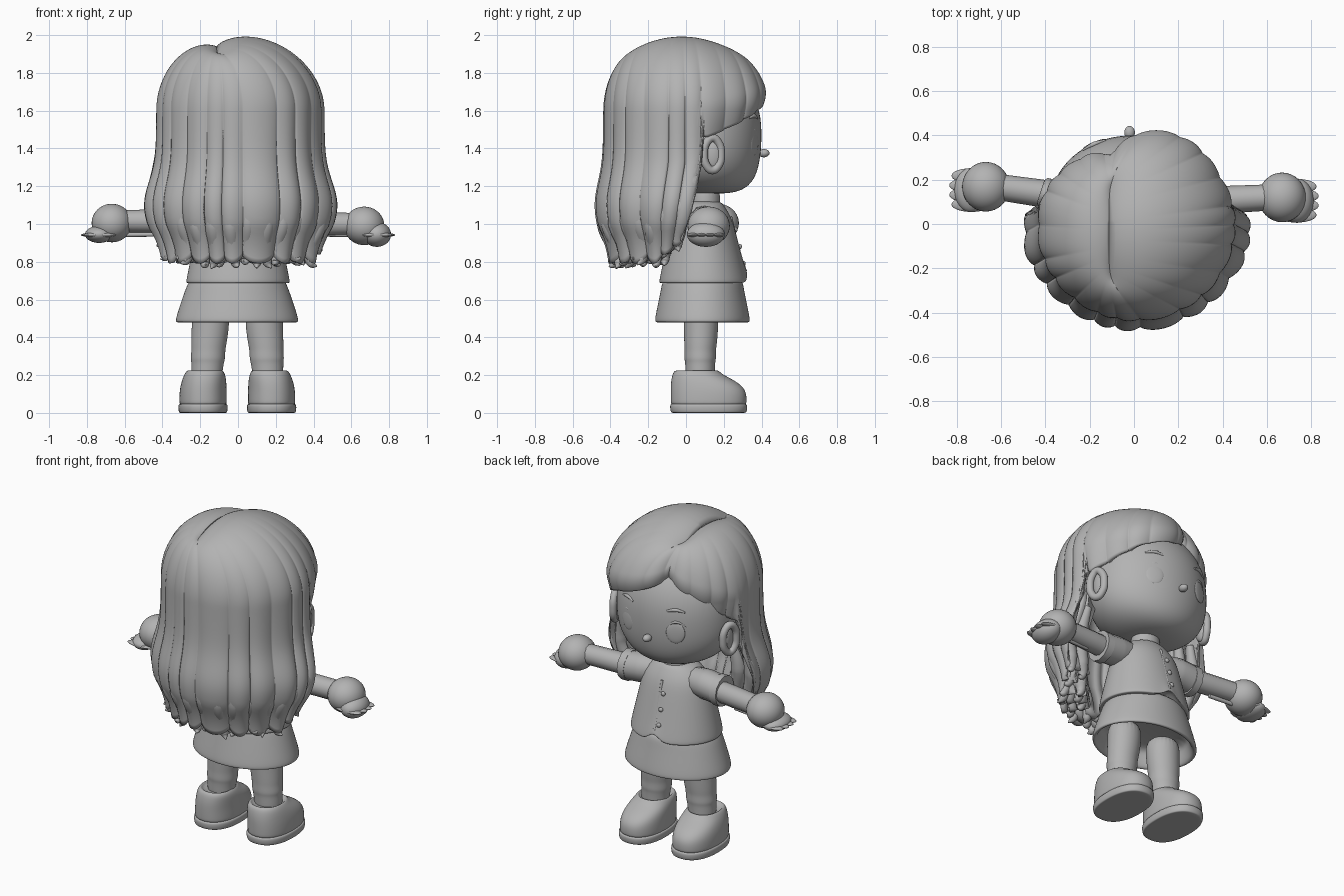
import bpy, bmesh, math
from math import sin, cos, pi, radians
from mathutils import Vector

cube = bpy.data.objects.get("Cube")
if cube:
    bpy.data.objects.remove(cube)

clay = bpy.data.materials.new("plain grey")
clay.use_nodes = True
GREY = (0.45, 0.45, 0.45, 1)
clay.diffuse_color = GREY
clay.node_tree.nodes["Principled BSDF"].inputs["Base Color"].default_value = GREY


def finish(name, bm, subdiv=0, thick=0):
    """Turn a bmesh into a smooth, coloured object."""
    bmesh.ops.recalc_face_normals(bm, faces=bm.faces[:])
    for f in bm.faces:
        f.smooth = True
    me = bpy.data.meshes.new(name)
    bm.to_mesh(me)
    bm.free()
    ob = bpy.data.objects.new(name, me)
    bpy.context.collection.objects.link(ob)
    me.materials.append(clay)
    if thick:
        m = ob.modifiers.new("thickness", "SOLIDIFY")
        m.thickness = thick
        m.offset = 0
    if subdiv:
        m = ob.modifiers.new("smooth", "SUBSURF")
        m.levels = m.render_levels = subdiv
    return ob


def loft(name, rings, sides=24, tweak=None, power=1.0):
    """Stack of ovals (z, cx, cy, rx, ry), capped and smoothed."""
    bm = bmesh.new()
    rows = []
    for z, cx, cy, rx, ry in rings:
        row = []
        for i in range(sides):
            a = 2 * pi * i / sides
            c, s = cos(a), sin(a)
            row.append(bm.verts.new((cx + rx * math.copysign(abs(c) ** power, c),
                                     cy + ry * math.copysign(abs(s) ** power, s), z)))
        rows.append(row)
    for a, b in zip(rows, rows[1:]):
        for i in range(sides):
            j = (i + 1) % sides
            bm.faces.new((a[i], a[j], b[j], b[i]))
    bm.faces.new(rows[0])
    bm.faces.new(rows[-1])
    if tweak:
        for v in bm.verts:
            tweak(v.co)
    return finish(name, bm, 2)


def ball(name, at, size):
    bm = bmesh.new()
    bmesh.ops.create_uvsphere(bm, u_segments=32, v_segments=20, radius=1)
    for v in bm.verts:
        v.co = Vector(at) + v.co * Vector(size)
    return finish(name, bm)


def tube(name, points, radii, depth, cyclic=False):
    """Tapered rounded tube through points."""
    cu = bpy.data.curves.new(name, "CURVE")
    cu.dimensions = "3D"
    cu.bevel_depth = depth
    cu.bevel_resolution = 4
    cu.use_fill_caps = True
    sp = cu.splines.new("BEZIER")
    sp.bezier_points.add(len(points) - 1)
    sp.use_cyclic_u = cyclic
    for bp, p, r in zip(sp.bezier_points, points, radii):
        bp.co, bp.radius = p, r
        bp.handle_left_type = bp.handle_right_type = "AUTO"
    cu.materials.append(clay)
    ob = bpy.data.objects.new(name, cu)
    bpy.context.collection.objects.link(ob)
    return ob


# ---- Head and face ----
loft("head", [(1.16, -.01, .13, .08, .08), (1.175, -.01, .12, .19, .18), (1.23, -.01, .11, .295, .255),
              (1.33, -.01, .10, .36, .295), (1.45, -.01, .10, .372, .305), (1.6, -.01, .09, .365, .31),
              (1.75, -.01, .06, .31, .27), (1.86, -.01, .02, .18, .17), (1.88, -.01, .02, .08, .08)])
ball("nose", (-.02, .412, 1.375), (.024, .03, .022))
for side, s in (("left", 1), ("right", -1)):
    eye = ball(side + "_eye", (0, 0, 0), (.055, .01, .065))
    eye.location = (-.015 + s * .165, .36, 1.43)
    eye.rotation_euler.z = -s * .4
    bx = -.015 + s * .165
    tube(side + "_lash", [(bx - s * .05, .376, 1.465), (bx, .36, 1.497), (bx + s * .06, .328, 1.47)],
         (.5, 1, .4), .009)
    tube(side + "_brow", [(bx - s * .05, .377, 1.56), (bx, .36, 1.572), (bx + s * .05, .334, 1.56)],
         (.5, 1, .4), .011)
    ball(side + "_ear", (s * .375 - .005, .14, 1.37), (.03, .05, .09))
    tube(side + "_ear_rim", [(s * (.395 + .015 * sin(-a)) - .005, .14 + .045 * sin(a), 1.37 + .085 * cos(a))
                             for a in (i * pi / 4 for i in range(8))], [1] * 8, .022, True)


# ---- Hair: strands flow from an off-centre parting and hang as a curtain ----
PART = radians(107)


def strand(th):
    return abs(sin(11 * th + .7 * sin(3 * th) + .5 * sin(7 * th))) ** .75


def hair_end(th):
    """How far a lock falls: 1 is temple height, 2 is the bottom hem."""
    deg = math.degrees(th) % 360
    hem = 1.98 + .07 * (strand(th) - .6) - .3 * max(0, sin(th) + .3)
    if deg > 180:
        return hem
    d = deg - 107
    fringe = .62 + .55 * min(1, abs(d) / (62 if d > 0 else 90)) ** .55
    t = min(1, max(0, (min(deg, 180 - deg) - 7) / 6))
    t = t * t * (3 - 2 * t)
    return hem + (fringe - hem) * t


def hair_point(th, p, scale=1.0):
    ridge = strand(th) - .6
    s = min(p, 1)
    out = sin(s * pi / 2)
    crest = .03 + .025 * cos(th) + .025 * abs(cos(th))
    z = 1.6 + (.315 - .05 * sin(th) ** 2) * cos(s * pi / 2) + crest * sin(pi * s ** .6)
    k = 1 + .03 * ridge * s
    # dent in the brow edge at the parting, a small lobe on one side and a full one on the other
    deg = math.degrees(th) % 360
    off = deg - 107
    k -= .12 * math.exp(-(off / 13) ** 2) + .06 * math.exp(-((off - 22) / 22) ** 2)
    k += .07 * math.exp(-((off + 42) / 24) ** 2)
    # fringe ends roll inwards
    if 13 < deg < 167:
        k -= .07 * max(0, p / hair_end(th) - .78) ** 2 / .05
    back = 0
    if p > 1:
        z = 1.6 - .8 * (p - 1)
        low = max(0, 1 - z)
        swell = .15 - .05 * max(0, -sin(th))
        k += swell * math.exp(-((z - 1.1) / .17) ** 2) - .65 * low + 1.1 * low * low
        k += .045 * ridge * (p - 1)
        back = .25 * max(0, p - 1.35) * max(0, sin(th) + .5)
    ring = Vector((.01 + .44 * k * scale * cos(th), -.005 + .425 * k * scale * sin(th)))
    start = Vector((-.11, -.03 + .2 * sin(th)))
    xy = start.lerp(ring, out)
    return Vector((xy.x, xy.y - back, z))


def hair_shell(name, a0, a1, cols, rows, p0, scale, thick, closed=False):
    bm = bmesh.new()
    grid = []
    for i in range(cols + (0 if closed else 1)):
        th = a0 + (a1 - a0) * i / cols
        e = hair_end(th)
        grid.append([bm.verts.new(hair_point(th, p0 + (e - p0) * j / rows, scale))
                     for j in range(rows + 1)])
    for i in range(cols):
        a, b = grid[i], grid[(i + 1) % len(grid)]
        for j in range(rows):
            bm.faces.new((a[j], b[j], b[j + 1], a[j + 1]))
    return finish(name, bm, thick=thick)


hair_shell("hair", PART, PART + 2 * pi, 300, 60, .01, .97, .035, True)
for n, scale in enumerate((.84, .68)):
    hair_shell(f"under_hair_{n}", radians(178), radians(362), 120, 24, 1.0, scale, .05)

# wavy pointed locks: an outer row along the hem and an inner row beneath
for row, count, size in (("outer", 16, .96), ("inner", 11, .76)):
    for n in range(count):
        th = radians(177 + 186 * n / (count - 1))
        sway = .06 if n % 2 else -.04
        lift = hair_end(th) - 2
        pts = [hair_point(th + sway * b, p + lift, f * size) for p, f, b in
               ((1.5, .96, 0), (1.75, .95, 0), (1.92, .95, .4), (2.01, 1.01, 1), (2.04, 1.08, 1.5))]
        pts[4].z += .012 * (n % 3)
        tube(f"{row}_lock_{n}", pts, (.5, 1, .85, .5, .08), .046)

# ---- Clothes ----
def open_front(co):
    if co.z < .75 and co.y > 0 and abs(co.x) < .05:
        co.z += .06


loft("neck", [(1.05, 0, .1, .09, .085), (1.12, 0, .1, .085, .08), (1.22, 0, .1, .085, .08)])
loft("shirt", [(.69, 0, .09, .24, .2), (.685, 0, .092, .275, .235), (.7, 0, .092, .276, .235),
               (.8, 0, .09, .255, .212), (.95, 0, .09, .222, .175), (1.04, 0, .09, .2, .15),
               (1.1, 0, .09, .14, .11), (1.125, 0, .095, .09, .085)], 32, open_front)
loft("skirt", [(.74, 0, .09, .22, .18), (.7, -.005, .088, .255, .215), (.66, -.005, .087, .275, .22),
               (.52, -.005, .087, .322, .25), (.49, -.005, .087, .328, .254), (.478, -.005, .087, .325, .25),
               (.48, -.005, .085, .3, .225), (.55, -.005, .085, .28, .21), (.6, -.005, .085, .26, .19)])
tube("shirt_opening", [(0, .236, 1.04), (0, .264, .92), (0, .297, .8), (0, .315, .75)], [1] * 4, .008)
for n, (y, z) in enumerate(((.262, .97), (.285, .88), (.305, .79))):
    ball(f"button_{n}", (-.025, y, z), (.014, .011, .014))

# ---- Arms and hands ----
for side, s, y0, y1, z in (("left", 1, .1, .12, 1.0), ("right", -1, .11, .168, 1.015)):
    tube(side + "_sleeve", [(s * .12, .095, 1.02), (s * .22, y0, z + .01), (s * .33, y0 + .005, z)],
         (.9, 1, .98), .088)
    tube(side + "_cuff", [(s * .3, y0, z), (s * .345, y0, z)], (1, 1), .093)
    tube(side + "_arm", [(s * .2, y0, z), (s * .42, (y0 + y1) / 2, z), (s * .62, y1, z)], (1, 1, .95), .062)
    ball(side + "_hand", (s * .668, y1, z - .01), (.107, .112, .102))
    ball(side + "_palm", (s * .735, y1 - .015, .945), (.075, .1, .066 if s > 0 else .045))
    tube(side + "_forearm_band", [(s * .44, (y0 + y1) / 2, .945), (s * .7, y1, .942)], (1, 1), .012)
    for n in range(4):
        dy = (n - 1.5) * .043
        tip = .838 - .01 * abs(n - 1.5)
        ball(f"{side}_finger_{n}", (s * (tip - .09), y1 - .015 + dy, .942), (.09, .034, .013))

# ---- Legs and boots ----
for side, s, cx in (("left", 1, .178), ("right", -1, -.185)):
    top = cx - s * .04
    loft(side + "_leg", [(.15, cx - s * .02, .075, .08, .075), (.22, cx - s * .02, .075, .083, .078),
                         (.27, cx - s * .025, .075, .087, .08), (.285, cx - s * .025, .075, .092, .085),
                         (.33, cx - s * .028, .075, .09, .083), (.36, cx - s * .03, .077, .094, .087),
                         (.46, top, .08, .1, .092), (.58, top, .08, .1, .095)])
    loft(side + "_sole", [(.0, cx, .12, .12, .19), (.0, cx, .12, .128, .2), (.02, cx, .12, .132, .206),
                          (.045, cx, .12, .132, .206), (.05, cx, .12, .12, .195)], power=.85)
    loft(side + "_boot", [(.035, cx, .12, .122, .198), (.05, cx, .12, .127, .202), (.11, cx, .12, .126, .203),
                          (.15, cx - s * .003, .105, .122, .187), (.18, cx - s * .006, .082, .116, .16),
                          (.205, cx - s * .009, .06, .108, .132), (.222, cx - s * .01, .057, .098, .12),
                          (.226, cx - s * .01, .058, .088, .105), (.2, cx - s * .01, .06, .08, .09)], power=.88)
